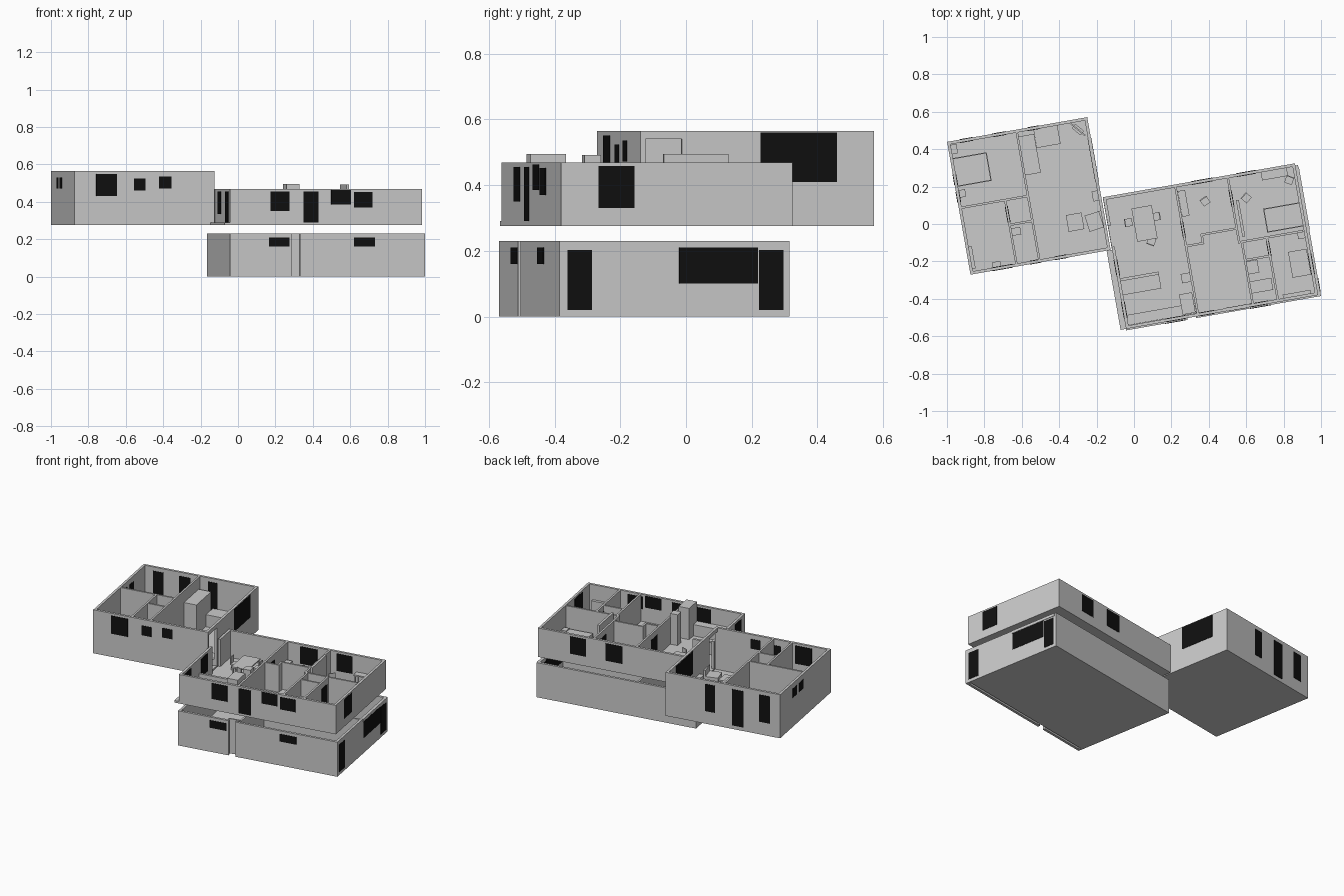
import bpy, math

if "Cube" in bpy.data.objects:
    bpy.data.objects.remove(bpy.data.objects["Cube"])

ANG = math.radians(10)
C, S = math.cos(ANG), math.sin(ANG)
black = bpy.data.materials.new("black_glass")
black.diffuse_color = (0.005, 0.005, 0.005, 1)
black.use_nodes = True
black.node_tree.nodes["Principled BSDF"].inputs["Base Color"].default_value = black.diffuse_color


def block(name, x, y, z0, z1, w, d, rot=10, mat=None):
    """Box with world plan centre, z range, plan size and turn in degrees."""
    bpy.ops.mesh.primitive_cube_add(size=1, location=(x, y, (z0 + z1) / 2),
                                    rotation=(0, 0, math.radians(rot)))
    o = bpy.context.object
    o.name = name
    o.scale = (w, d, z1 - z0)
    if mat:
        o.data.materials.append(mat)
    return o


def plan(name, u0, u1, v0, v1, z0, z1, mat=None):
    """Box given by ranges along the turned house axes."""
    u, v = (u0 + u1) / 2, (v0 + v1) / 2
    return block(name, u * C - v * S, u * S + v * C, z0, z1, u1 - u0, v1 - v0, 10, mat)


def run(name, axis, c0, c1, a, b, z0, z1, mat=None):
    """Box running along u or v from a to b, spanning c0 to c1 across."""
    if axis == 'u':
        plan(name, a, b, c0, c1, z0, z1, mat)
    else:
        plan(name, c0, c1, a, b, z0, z1, mat)


def wall(name, axis, c, a, b, z0, z1, t=0.016, wins=(), gaps=()):
    """Wall with outer face at c and thickness t inwards (signed)."""
    lo, hi = min(c, c + t), max(c, c + t)
    pos = a
    for g0, g1, gtop in gaps:
        if g0 > pos:
            run(name, axis, lo, hi, pos, g0, z0, z1)
        if gtop < z1:
            run(name + "_lintel", axis, lo, hi, g0, g1, gtop, z1)
        pos = g1
    run(name, axis, lo, hi, pos, b, z0, z1)
    for w0, w1, s, h in wins:
        run(name + "_window", axis, lo - .002, hi + .002, w0, w1, s, h, black)


def part(base, dx, dy, z0, z1, w, d, name):
    """Sub-block offset in a furniture item's own turned frame."""
    x, y, rot = base
    a = math.radians(rot)
    block(name, x + dx * math.cos(a) - dy * math.sin(a),
          y + dx * math.sin(a) + dy * math.cos(a), z0, z1, w, d, rot)


F = 0.288  # upper floor level


def table(name, x, y, w, d, h, rot=10):
    b = (x, y, rot)
    part(b, 0, 0, F + h - .008, F + h, w, d, name + "_top")
    for sx in (-1, 1):
        for sy in (-1, 1):
            part(b, sx * (w / 2 - .008), sy * (d / 2 - .008), F, F + h - .008, .008, .008, name + "_leg")


def chair(x, y, rot, w=.042):
    table("chair_seat", x, y, w, w, .042, rot)
    part((x, y, rot), 0, w / 2 - .003, F + .042, F + .085, w, .006, "chair_back")


def bed(x, y, w, d, side):
    b = (x, y, 10)
    part(b, 0, 0, F, F + .02, w, d, "bed_frame")
    part(b, 0, 0, F + .02, F + .042, w - .006, d - .006, "mattress")
    part(b, side * w / 2, 0, F, F + .075, .008, d, "headboard")
    for s in (-1, 1):
        part(b, side * (w / 2 - .028), s * d / 4, F + .042, F + .05, .032, d * .36, "pillow")


# lower storey
L0, L1, LF, LB = -.14, .918, -.553, .158
plan("lower_floor", L0, L1, LF + .03, LB, 0, .012)
wall("lower_front_wall", 'u', LF, L0, L1, 0, .23,
     wins=[(.07, .183, .16, .21), (.533, .645, .16, .21)], gaps=[(.195, .24, .23)])
plan("entry_panel", .18, .255, LF + .03, LF + .04, 0, .23)
wall("lower_back_wall", 'u', LB, L0, L1, 0, .23, -.016)
wall("lower_left_wall", 'v', L0, LF, LB, 0, .23)
wall("lower_right_wall", 'v', L1, LF, LB, 0, .23, -.016,
     wins=[(-.528, -.452, .02, .203), (-.183, .06, .1, .21), (.063, .139, .02, .203)])
plan("window_header", L1 - .01, L1 + .003, -.19, .145, .212, .23)
wall("lower_partition", 'v', .25, LF, LB, 0, .225, .012)
wall("lower_partition", 'u', -.195, .25, L1, 0, .225, .012)

# upper storey, right wing
U0, U1, UF, UB, ZT = -.139, .904, -.545, .17, .468
plan("upper_floor", U0, U1, UF, UB, .276, F)
plan("balcony_ledge", -.169, U0, UF, -.116, .276, .29)
wall("upper_front_wall", 'u', UF, U0, U1, .276, ZT,
     wins=[(.08, .183, .35, .455), (.26, .34, .29, .455), (.41, .518, .385, .462), (.533, .635, .37, .452)])
wall("upper_back_wall", 'u', UB, U0, U1, .276, ZT, -.016,
     wins=[(.342, .455, .34, .455), (.585, .69, .34, .455)])
wall("upper_left_wall", 'v', U0, UF, UB, .276, ZT,
     wins=[(-.49, -.4, .29, .455), (-.26, -.17, .335, .455)], gaps=[(-.1, .013, ZT)])
wall("upper_right_wall", 'v', U1, UF, UB, .276, ZT, -.016,
     wins=[(-.43, -.319, .33, .458)], gaps=[(-.214, -.194, .285)])
for axis, c, a, b in [('v', .247, UF, UB), ('v', .531, -.2, UB), ('v', .545, UF, -.19),
                      ('v', .681, UF, -.19), ('u', -.2, .531, U1 - .02), ('u', -.3, .55, .687),
                      ('u', -.171, .25, .35), ('v', .34, -.171, -.115), ('u', -.125, .345, .537)]:
    wall("upper_partition", axis, c, a, b, F, ZT, .012)
for u, v0, v1 in [(.253, -.12, -.03), (.537, 0, .09), (.687, -.295, -.215)]:
    plan("inner_door", u - .008, u + .008, v0, v1, F, .43, black)

# upper storey, taller left wing
W0, W1, WF, WB, WT = -.908, -.147, -.115, .606, .565
plan("wing_floor", W0, W1, WF, WB, .276, F)
wall("wing_front_wall", 'u', WF, W0, W1, .276, WT,
     wins=[(-.79, -.678, .43, .55), (-.586, -.522, .46, .524), (-.449, -.382, .472, .535)])
wall("wing_back_wall", 'u', WB, W0, W1, .276, WT, -.016,
     wins=[(-.84, -.77, .36, .54), (-.665, -.59, .30, .54), (-.475, -.41, .36, .54)])
wall("wing_left_wall", 'v', W0, WF, WB, .276, WT,
     wins=[(.275, .335, .47, .53), (.37, .43, .47, .53)])
wall("wing_right_wall", 'v', W1, WF, WB, .276, WT, -.016,
     wins=[(.256, .492, .41, .56)], gaps=[(-.1, .013, .54)])
for axis, c, a, b in [('v', -.538, WF, WB), ('u', .24, W0, -.53),
                      ('v', -.662, WF, .245), ('u', .105, -.66, -.53)]:
    wall("wing_partition", axis, c, a, b, F, WT, .012)
plan("inner_door", -.664, -.648, .125, .215, F, .48, black)

# beds, tables and chairs
bed(-.868, .291, .19, .155, -1)
bed(.8, .035, .2, .13, 1)
table("dining_table", .056, .003, .11, .18, .07)
for x, y, r in [(-.03, .008, 100), (.12, .04, -80), (.093, -.093, 160), (.38, .122, 35),
                (.6, .14, 50), (.83, .235, -20)]:
    chair(x, y, r)
table("desk", .265, .11, .04, .14, .07)
table("desk", .75, .27, .14, .05, .07)
table("low_table", -.315, .01, .085, .09, .04)
part((-.208, .015, 18), 0, 0, F, F + .04, .09, .09, "armchair_seat")
part((-.208, .015, 18), .04, 0, F, F + .08, .014, .09, "armchair_back")

# sofa
part((.035, -.318, 10), 0, 0, F, F + .04, .21, .09, "sofa_seat")
part((.035, -.318, 10), 0, .038, F, F + .08, .21, .016, "sofa_back")

# cabinets and fittings: x, y, width, depth, height
for name, x, y, w, d, h in [
        ("nightstand", -.965, .40, .04, .05, .05), ("nightstand", -.92, .163, .04, .04, .05),
        ("shelf", -.868, -.18, .022, .12, .08), ("toilet", -.735, -.216, .045, .03, .05),
        ("basin", -.633, -.04, .055, .04, .07), ("wardrobe", -.558, .371, .085, .21, .2),
        ("counter", -.465, .467, .13, .1, .08), ("cabinet", -.205, .15, .035, .055, .08),
        ("kitchen_counter", .147, -.482, .37, .055, .075), ("tall_cupboard", .285, -.425, .07, .11, .207),
        ("fridge", .278, -.288, .05, .05, .204), ("closet", .57, .03, .015, .2, .206),
        ("basin", .635, -.23, .06, .07, .07), ("bathtub", .68, -.33, .12, .065, .05),
        ("bench", .885, -.21, .1, .14, .045), ("basin", .9, -.06, .05, .035, .07),
        ("shelf", .87, -.375, .15, .02, .08)]:
    block(name, x, y, F, F + h, w, d)
block("corner_screen", -.3, .505, F + .05, F + .12, .1, .008, -40)
block("screen_stand", -.3, .505, F, F + .05, .06, .03, -40)
